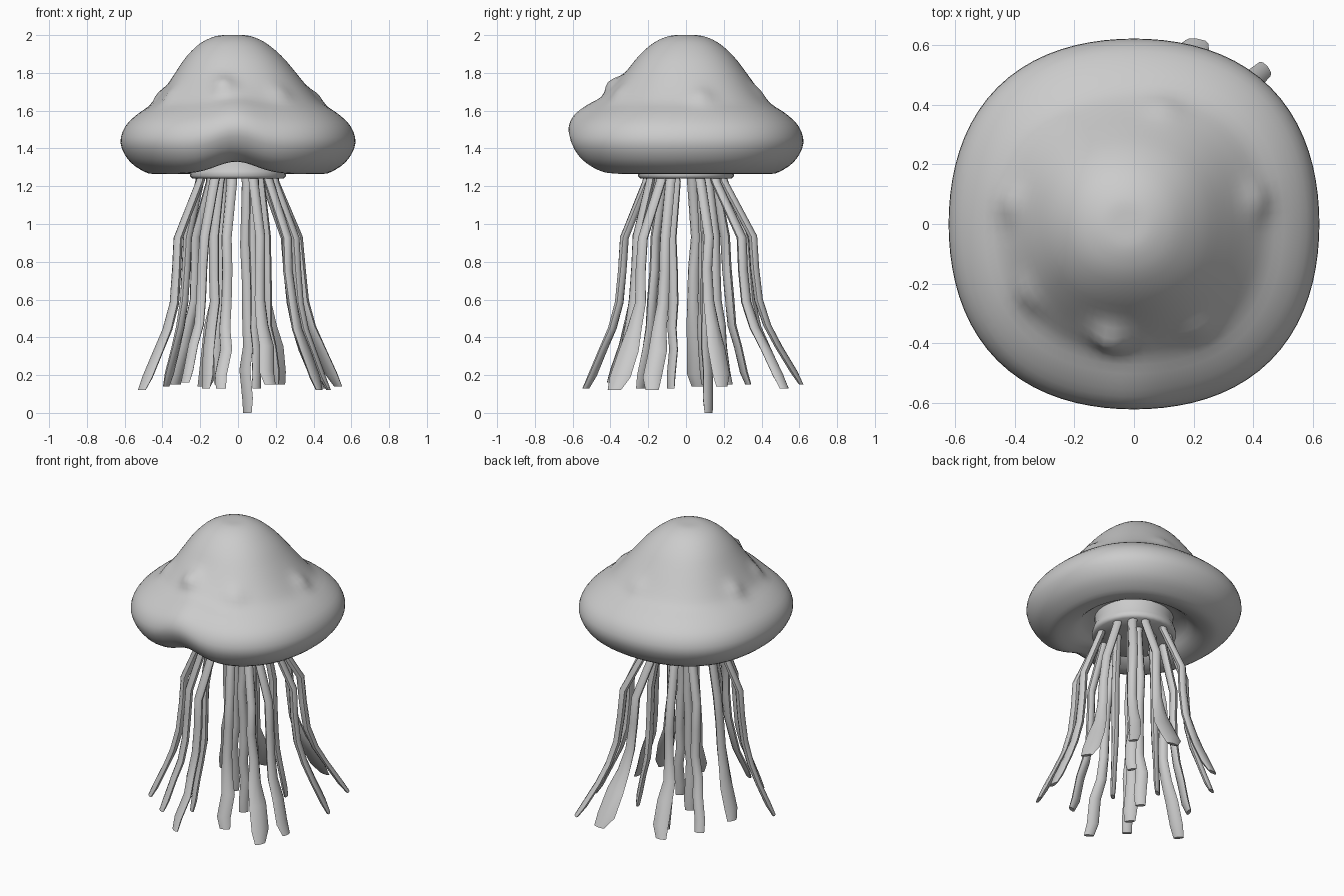
import bpy, bmesh, math, random
from mathutils import Vector

if "Cube" in bpy.data.objects:
    bpy.data.objects.remove(bpy.data.objects["Cube"])

random.seed(4)


def finish(name, bm, angle):
    bmesh.ops.recalc_face_normals(bm, faces=bm.faces)
    me = bpy.data.meshes.new(name)
    bm.to_mesh(me)
    bm.free()
    ob = bpy.data.objects.new(name, me)
    bpy.context.collection.objects.link(ob)
    bpy.ops.object.select_all(action='DESELECT')
    ob.select_set(True)
    bpy.context.view_layer.objects.active = ob
    bpy.ops.object.shade_smooth_by_angle(angle=math.radians(angle))
    return ob


def skin(bm, rings):
    loops = [[bm.verts.new(p) for p in ring] for ring in rings]
    n = len(loops[0])
    for a, b in zip(loops, loops[1:]):
        for i in range(n):
            bm.faces.new((a[i], a[(i + 1) % n], b[(i + 1) % n], b[i]))
    bm.faces.new(loops[0])
    bm.faces.new(loops[-1])


def resample(points, steps):
    # Catmull-Rom through a short profile
    pts = [Vector(p) for p in points]
    out = []
    for i in range(len(pts) - 1):
        p0, p1 = pts[max(i - 1, 0)], pts[i]
        p2, p3 = pts[i + 1], pts[min(i + 2, len(pts) - 1)]
        for s in range(steps):
            t = s / steps
            out.append(0.5 * (2 * p1 + (p2 - p0) * t + (2 * p0 - 5 * p1 + 4 * p2 - p3) * t * t
                              + (3 * p1 - p0 - 3 * p2 + p3) * t ** 3))
    return out + [pts[-1]]


# Bell: squarish revolved dome with a notch at the front and soft bumps
profile = [(0.03, 2.0), (0.09, 1.995), (0.17, 1.96), (0.25, 1.89), (0.32, 1.80), (0.385, 1.71),
           (0.445, 1.64), (0.53, 1.583), (0.598, 1.515), (0.622, 1.43), (0.585, 1.345),
           (0.52, 1.29), (0.45, 1.265), (0.36, 1.29), (0.29, 1.35), (0.2, 1.38)]
bumps = [(0.42, 0.08, 1.68, 0.025), (-0.42, 0.07, 1.68, 0.025), (-0.36, -0.24, 1.68, 0.02),
         (-0.08, -0.38, 1.73, 0.045), (0.22, -0.35, 1.69, 0.018), (0.1, 0.40, 1.70, 0.015)]


def bell_point(r, z, ang):
    k = min(r / 0.4, 1)
    rr = r * (1 + 0.042 * k * (1 - math.cos(4 * ang)) / 2)
    x, y = rr * math.cos(ang), rr * math.sin(ang)
    # apex leans slightly left
    x -= 0.025 * max(0, min(1, (z - 1.65) / 0.3))
    if y < 0 and z < 1.85:
        fade = min(1, max(0, (r - 0.27) / 0.14)) * min(1, (1.85 - z) / 0.4)
        z += 0.065 * math.exp(-((x + 0.01) / 0.15) ** 2) * fade
    p = Vector((x, y, z))
    out = Vector((math.cos(ang) * 0.75, math.sin(ang) * 0.75, 0.6))
    for bx, by, bz, h in bumps:
        d = (p - Vector((bx, by, bz))).length
        p = p + out * h * math.exp(-(d / 0.06) ** 2)
    return p


SEG = 80
bm = bmesh.new()
skin(bm, [[bell_point(r, z, 2 * math.pi * i / SEG) for i in range(SEG)]
          for r, z in resample(profile, 3)])
finish("bell", bm, 60)

# Short collar under the bell that carries the tentacles
bm = bmesh.new()
collar = [(0.24, 1.42), (0.235, 1.32), (0.25, 1.28), (0.255, 1.255), (0.24, 1.24), (0.1, 1.245)]
skin(bm, [[(r * math.cos(a), r * math.sin(a), z) for a in
           [2 * math.pi * i / 32 for i in range(32)]] for r, z in collar])
finish("collar", bm, 60)

# Tentacles: tip x, y, z, root radius, paddle width
tentacles = [
    (0.44, 0.52, 0.13, 0.20, 0.035), (0.21, 0.61, 0.15, 0.20, 0.068),
    (0.53, 0.19, 0.14, 0.20, 0.055), (0.48, -0.18, 0.12, 0.20, 0.050),
    (0.43, -0.38, 0.12, 0.20, 0.060), (0.17, -0.38, 0.15, 0.20, 0.042),
    (-0.09, -0.53, 0.13, 0.20, 0.036), (-0.28, -0.40, 0.16, 0.20, 0.032),
    (-0.51, -0.19, 0.12, 0.20, 0.040), (-0.38, 0.06, 0.14, 0.20, 0.045),
    (-0.33, 0.33, 0.15, 0.20, 0.032), (-0.18, 0.52, 0.14, 0.20, 0.050),
    (0.05, 0.12, 0.0, 0.10, 0.038), (-0.17, -0.24, 0.13, 0.15, 0.042),
    (0.10, -0.08, 0.13, 0.10, 0.030), (-0.10, 0.10, 0.15, 0.11, 0.036),
    (0.20, 0.22, 0.15, 0.16, 0.036)]
# fraction down, fraction of the outward drift, width blend towards paddle
stations = [(0, 0, 0), (0.04, 0.03, 0.0), (0.30, 0.39, 0.0), (0.45, 0.42, 0.05), (0.60, 0.47, 0.15),
            (0.72, 0.58, 0.5), (0.82, 0.72, 0.95), (0.94, 0.90, 1.0), (1.0, 1.0, 0.3)]
for n, (tx, ty, tz, root, wide) in enumerate(tentacles):
    ang = math.atan2(ty, tx)
    reach = math.hypot(tx, ty)
    twist = random.uniform(-0.4, 0.4)
    rings = []
    for down, drift, blend in stations:
        r = root + (reach - root) * drift
        z = 1.27 + (tz - 1.27) * down
        wob = random.uniform(-0.012, 0.012) if 0 < down < 1 else 0
        c = Vector((r * math.cos(ang) - wob * math.sin(ang), r * math.sin(ang) + wob * math.cos(ang), z))
        w = 0.028 + (wide - 0.028) * blend
        t = 0.012 if down == 1 else 0.024 - 0.007 * blend
        a = ang + twist * down
        side = Vector((-math.sin(a), math.cos(a), 0))
        face = Vector((math.cos(a), math.sin(a), 0.35 * drift * (down < 1)))
        rings.append([c + side * w * math.cos(q) + face * t * math.sin(q)
                      for q in [math.pi * i / 4 for i in range(8)]])
    bm = bmesh.new()
    skin(bm, rings)
    finish(f"tentacle_{n + 1}", bm, 50)
